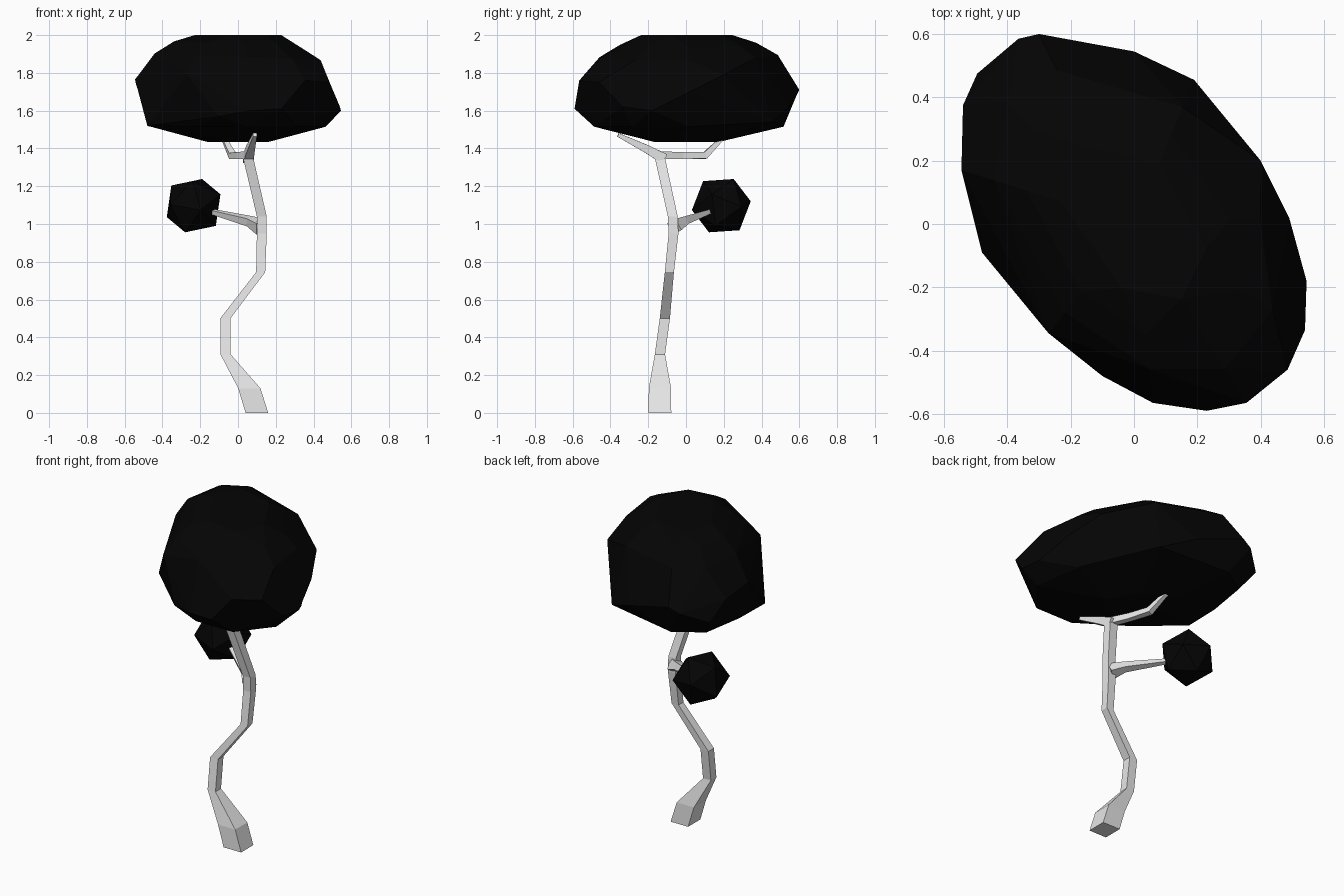
import bpy, bmesh
from mathutils import Vector, Matrix

cube = bpy.data.objects.get("Cube")
if cube:
    bpy.data.objects.remove(cube, do_unlink=True)


def material(name, colour):
    mat = bpy.data.materials.new(name)
    mat.use_nodes = True
    mat.diffuse_color = colour
    mat.node_tree.nodes["Principled BSDF"].inputs["Base Color"].default_value = colour
    return mat


bark = material("pale_bark", (0.8, 0.8, 0.8, 1))
leaf = material("black_leaf", (0.0013, 0.0013, 0.0013, 1))


def finish(bm, name, mat):
    bmesh.ops.recalc_face_normals(bm, faces=bm.faces)
    mesh = bpy.data.meshes.new(name)
    bm.to_mesh(mesh)
    bm.free()
    mesh.materials.append(mat)
    obj = bpy.data.objects.new(name, mesh)
    bpy.context.collection.objects.link(obj)
    return obj


def limb(name, path, level=False):
    """Square tube through (x, y, z, half width); level keeps its sections flat."""
    bm = bmesh.new()
    centres = [Vector(p[:3]) for p in path]
    rings = []
    for i, (centre, p) in enumerate(zip(centres, path)):
        before, after = centres[max(i - 1, 0)], centres[min(i + 1, len(path) - 1)]
        along = Vector((0, 0, 1)) if level else (after - before).normalized()
        u = Vector((1, 0, 0))
        u = (u - along * u.dot(along)).normalized()
        v = along.cross(u)
        rings.append([bm.verts.new(centre + (u * a + v * b) * p[3])
                      for a, b in ((-1, -1), (1, -1), (1, 1), (-1, 1))])
    for low, high in zip(rings, rings[1:]):
        for j in range(4):
            k = (j + 1) % 4
            bm.faces.new((low[j], low[k], high[k], high[j]))
    bm.faces.new(rings[0])
    bm.faces.new(rings[-1])
    return finish(bm, name, bark)


# Winding trunk and its branches
limb("trunk", [(.1, -.138, 0, .06), (.06, -.138, .13, .059), (-.066, -.138, .31, .027),
               (-.067, -.112, .5, .027), (.12, -.088, .745, .024), (.126, -.066, .95, .026),
               (.126, -.07, 1.04, .026), (.055, -.137, 1.345, .027)], level=True)
limb("side_branch", [(.122, -.062, .985, .034), (.06, -.01, 1.015, .022),
                     (-.13, .12, 1.063, .012)])
limb("front_branch", [(.055, -.115, 1.345, .028), (.065, -.2, 1.393, .022),
                      (.09, -.36, 1.472, .01)])
limb("rear_branch", [(.055, -.135, 1.365, .02), (.01, -.02, 1.362, .018),
                     (-.03, .1, 1.362, .018), (-.075, .19, 1.452, .011)])

# Small leaf ball, an icosahedron turned so one corner points along its axis
axis = Vector((.045, .065, .14)).normalized()
side = Vector((-.115, .03, .105))
side = (side - axis * side.dot(axis)).normalized()
turn = Matrix((side, axis.cross(side), axis)).transposed().to_4x4()
bm = bmesh.new()
bmesh.ops.create_icosphere(bm, subdivisions=1, radius=.162,
                           matrix=Matrix.Translation((-.235, .187, 1.097)) @ turn)
finish(bm, "small_leaf_ball", leaf)

# Broad crown: hull of a zigzag oval rim and smaller flat copies above and below
rim = [(-.545, .17, 1.765), (-.54, .375, 1.74), (-.495, .475, 1.62), (-.365, .585, 1.68),
       (-.3, .6, 1.71), (0, .545, 1.62), (.19, .455, 1.54), (.4, .2, 1.79), (.49, .02, 1.7),
       (.545, -.18, 1.6), (.54, -.335, 1.62), (.485, -.46, 1.75), (.355, -.565, 1.76),
       (.23, -.59, 1.61), (.06, -.565, 1.6), (-.1, -.48, 1.57), (-.27, -.345, 1.79),
       (-.48, -.09, 1.52)]
# (height, scale, tilt along x, step through the rim)
layers = [(1.435, .3, 0, 3), (1.515, .86, 0, 2), (1.885, .81, -.04, 2),
          (1.95, .62, -.05, 2), (2, .42, 0, 3)]
bm = bmesh.new()
for point in rim:
    bm.verts.new(point)
for height, scale, tilt, step in layers:
    for x, y, _ in rim[::step]:
        bm.verts.new((x * scale, y * scale, height + tilt * x * scale))
hull = bmesh.ops.convex_hull(bm, input=bm.verts)
spare = {g for g in hull["geom_interior"] + hull["geom_unused"]
         if isinstance(g, bmesh.types.BMVert)}
bmesh.ops.delete(bm, geom=list(spare), context="VERTS")
bmesh.ops.dissolve_limit(bm, angle_limit=.1, verts=bm.verts, edges=bm.edges)
finish(bm, "crown", leaf)
